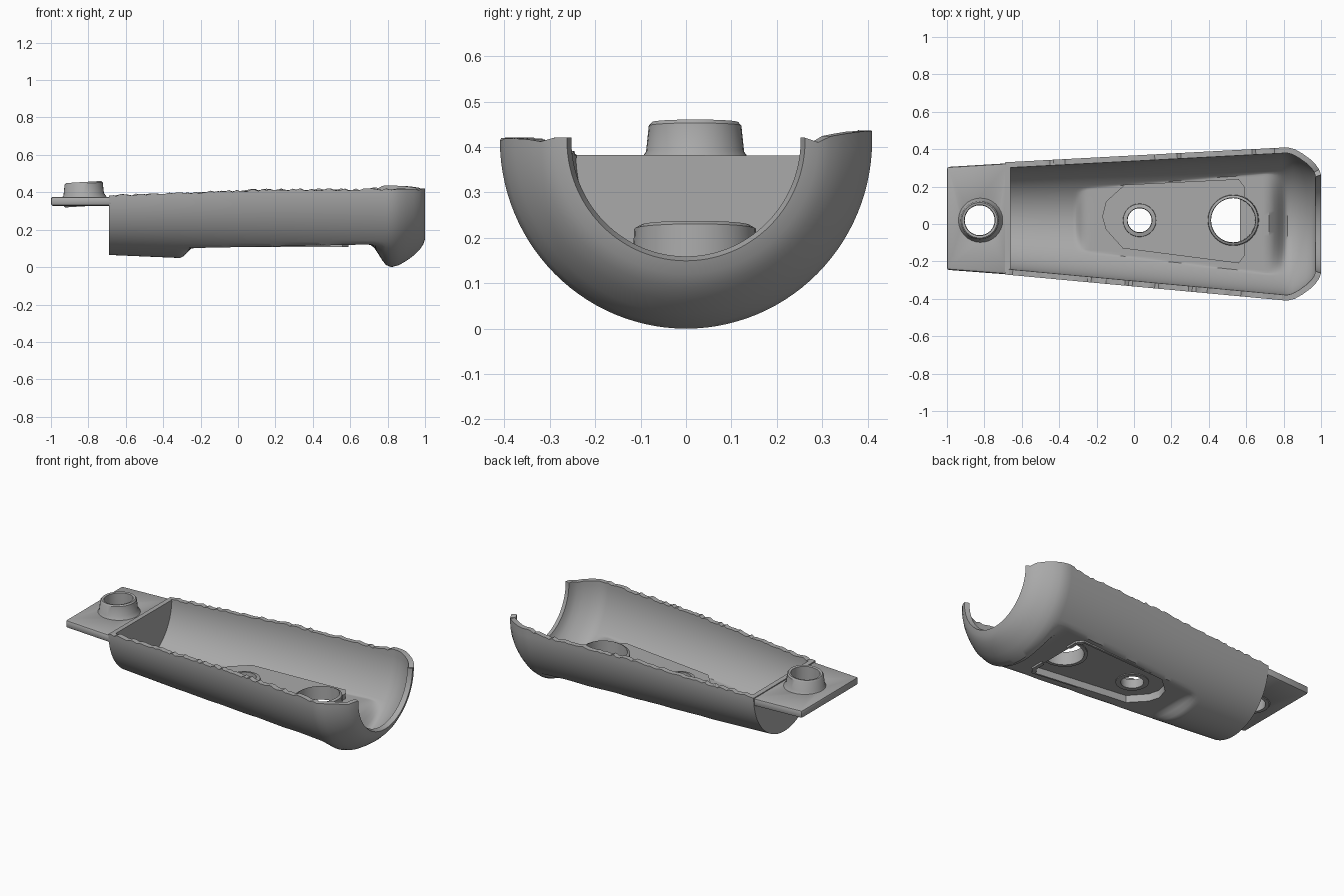
import bpy, bmesh, math, random
from mathutils import Vector

if "Cube" in bpy.data.objects:
    bpy.data.objects.remove(bpy.data.objects["Cube"], do_unlink=True)
random.seed(4)

grey = bpy.data.materials.new("plain grey")
grey.use_nodes = True
COLOUR = (0.4, 0.4, 0.4, 1)
grey.diffuse_color = COLOUR
grey.node_tree.nodes["Principled BSDF"].inputs["Base Color"].default_value = COLOUR


def to_object(name, bm):
    mesh = bpy.data.meshes.new(name)
    bm.to_mesh(mesh)
    bm.free()
    mesh.materials.append(grey)
    obj = bpy.data.objects.new(name, mesh)
    bpy.context.collection.objects.link(obj)
    return obj


def activate(obj):
    bpy.ops.object.select_all(action='DESELECT')
    obj.select_set(True)
    bpy.context.view_layer.objects.active = obj


def apply_modifier(obj, kind, **settings):
    mod = obj.modifiers.new(kind.title(), kind)
    for key, value in settings.items():
        setattr(mod, key, value)
    activate(obj)
    bpy.ops.object.modifier_apply(modifier=mod.name)


def smooth(obj, angle=35):
    activate(obj)
    bpy.ops.object.shade_smooth_by_angle(angle=math.radians(angle))


def prism(name, outline, low, high):
    bm = bmesh.new()
    base = bm.faces.new([bm.verts.new((x, y, low)) for x, y in outline])
    top = bmesh.ops.extrude_face_region(bm, geom=[base])["geom"]
    bmesh.ops.translate(bm, vec=(0, 0, high - low),
                        verts=[v for v in top if isinstance(v, bmesh.types.BMVert)])
    bmesh.ops.recalc_face_normals(bm, faces=bm.faces)
    return to_object(name, bm)


def circle(x, y, r, n=32):
    return [(x + r * math.cos(a * math.tau / n), y + r * math.sin(a * math.tau / n))
            for a in range(n)]


def cut(obj, outline, low, high):
    cutter = prism("cutter", outline, low, high)
    cutter.hide_render = True
    apply_modifier(obj, 'BOOLEAN', operation='DIFFERENCE', object=cutter, solver='EXACT')
    bpy.data.objects.remove(cutter, do_unlink=True)


def boss(name, x, y, profile, tilt=0.0, n=32):
    # Closed radius/height profile turned round a vertical axis
    bm = bmesh.new()
    rings = []
    for px, pz in profile:
        rings.append([bm.verts.new((cx, cy, pz + tilt * (cx - x)))
                      for cx, cy in circle(x, y, px, n)])
    for k, ring in enumerate(rings):
        following = rings[(k + 1) % len(rings)]
        for i in range(n):
            j = (i + 1) % n
            bm.faces.new((ring[i], ring[j], following[j], following[i]))
    bmesh.ops.recalc_face_normals(bm, faces=bm.faces)
    smooth(to_object(name, bm))


def lerp(a, b, t):
    return a + (b - a) * t


def ease(a, b, x):
    t = min(max((x - a) / (b - a), 0), 1)
    return t * t * (3 - 2 * t)


# Trough: half-round sections, widening along x and curling in at the open end
LEFT, FULL = -0.69, 0.82
stations = [(LEFT + 0.02 * i, 1) for i in range(round((FULL - LEFT) / 0.02))]
stations += [(0.82, 1), (0.86, 0.975), (0.9, 0.92), (0.94, 0.85),
             (0.97, 0.78), (0.99, 0.71), (1.0, 0.64)]
SEGMENTS = 56
bm = bmesh.new()
rows = []
for x, scale in stations:
    t = min((x - LEFT) / (FULL - LEFT), 1)
    width, centre = lerp(0.3, 0.41, t) * scale, lerp(0.03, 0.0, t)
    rim = lerp(0.385, 0.415, ease(LEFT, 0.3, x))
    depth = (rim - lerp(0.065, 0, t)) * scale
    # Flattened pad along the underside
    pad = ease(-0.31, -0.24, x) * (1 - ease(0.7, 0.81, x))
    floor = 0.107 + 0.02 * x
    row = []
    for j in range(SEGMENTS + 1):
        a = math.pi * (j / SEGMENTS - 0.5)
        z = rim - depth * math.cos(a)
        if z < floor:
            z = lerp(z, floor, pad)
        if j in (0, SEGMENTS):
            z += random.uniform(-0.006, 0.006)
            z += 0.018 * ease(0.65, 0.82, x) * (1 - ease(0.9, 1, x)) * (j > 0)
        row.append(bm.verts.new((x, centre + width * math.sin(a), z)))
    rows.append(row)
for a, b in zip(rows, rows[1:]):
    for j in range(SEGMENTS):
        bm.faces.new((a[j], a[j + 1], b[j + 1], b[j]))
bm.faces.new(rows[0][::-1])
shell = to_object("trough_shell", bm)
apply_modifier(shell, 'SOLIDIFY', thickness=0.03, offset=-1, use_even_offset=True)

# Raised mounting plate in the floor, hollow from below
plate_outline = [(-0.17, 0.04), (-0.15, -0.03), (-0.06, -0.13), (0.56, -0.21), (0.59, -0.17),
                 (0.59, 0.2), (0.56, 0.24), (-0.05, 0.21), (-0.15, 0.12)]
middle = Vector((0.22, 0.02))
inner_outline = [tuple(middle + (Vector(p) - middle) * 0.94) for p in plate_outline]
small_hole, large_hole = (0.03, 0.02), (0.53, 0.02)
cut(shell, inner_outline, -0.1, 0.3)
smooth(shell)
plate = prism("floor_plate", plate_outline, 0.108, 0.18)
cut(plate, inner_outline, 0.0, 0.15)
cut(plate, circle(*small_hole, 0.07), 0.0, 0.3)
cut(plate, circle(*large_hole, 0.122), 0.0, 0.3)
smooth(plate)
boss("small_hole_collar", *small_hole,
     [(0.064, 0.145), (0.092, 0.145), (0.088, 0.195), (0.066, 0.2)])
boss("large_hole_collar", *large_hole,
     [(0.118, 0.145), (0.138, 0.145), (0.134, 0.22), (0.12, 0.228)], tilt=0.08)

# End tab with its raised collar
tab = prism("end_tab", [(-1, -0.245), (-0.67, -0.27), (-0.67, 0.325), (-1, 0.305)], 0.328, 0.375)
tab_hole = (-0.825, 0.02)
cut(tab, circle(*tab_hole, 0.085), 0.2, 0.5)
apply_modifier(tab, 'BEVEL', width=0.012, segments=2, limit_method='ANGLE')
smooth(tab)
boss("tab_collar", *tab_hole,
     [(0.08, 0.325), (0.1, 0.325), (0.125, 0.365), (0.108, 0.39), (0.102, 0.447),
      (0.095, 0.455), (0.082, 0.452)], tilt=0.06)
